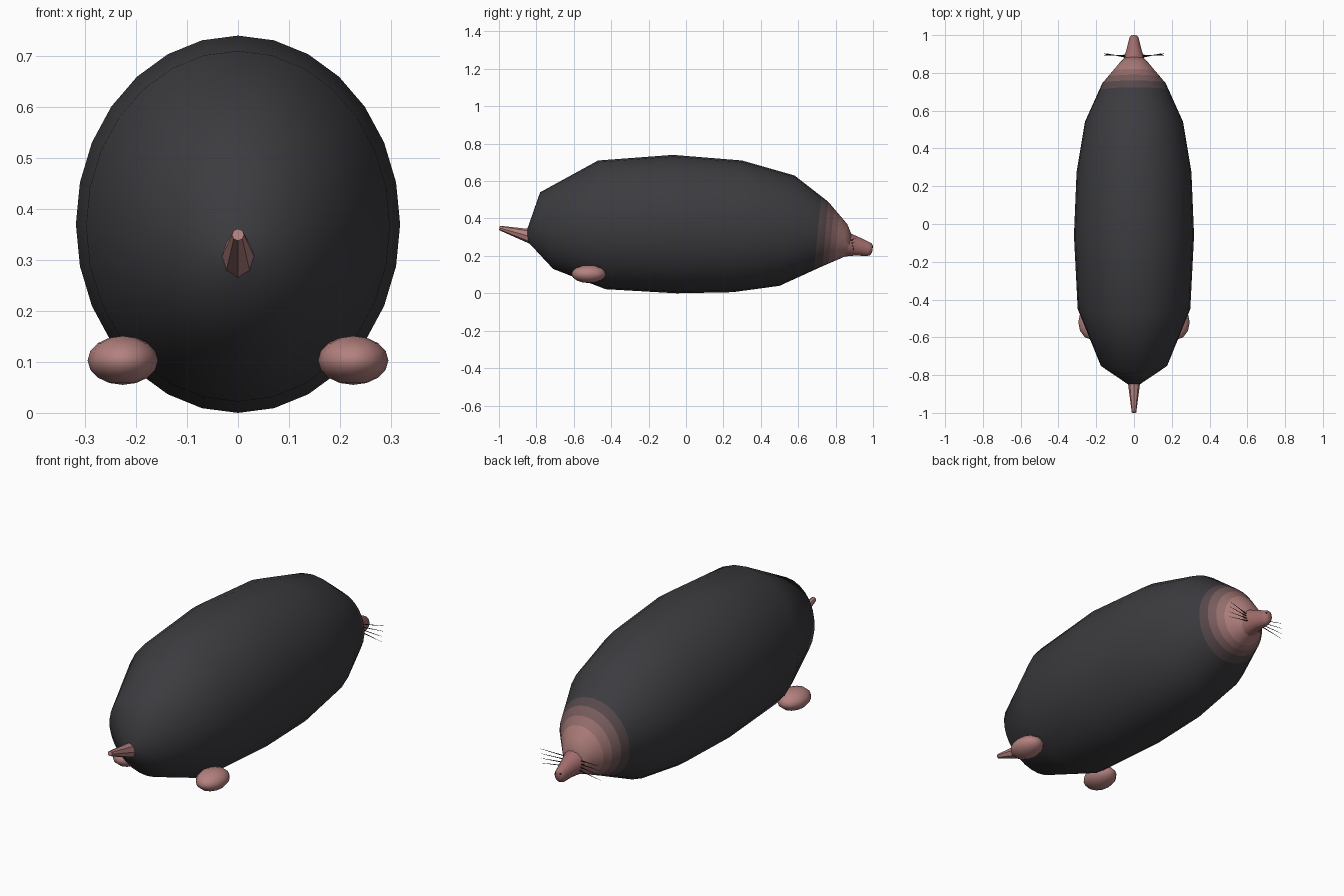
import bpy, bmesh
from math import sin, cos, pi, radians
from mathutils import Vector

if "Cube" in bpy.data.objects:
    bpy.data.objects.remove(bpy.data.objects["Cube"])


def material(name, rgb):
    m = bpy.data.materials.new(name)
    m.diffuse_color = (*rgb, 1)
    m.use_nodes = True
    m.node_tree.nodes["Principled BSDF"].inputs["Base Color"].default_value = m.diffuse_color
    return m


fur_rgb, skin_rgb = Vector((0.045, 0.044, 0.05)), Vector((0.45, 0.22, 0.21))
fur = material("fur", fur_rgb)
fades = [material("fade_%d" % i, fur_rgb.lerp(skin_rgb, t)) for i, t in enumerate((0.12, 0.35, 0.62, 0.9))]
skin = material("skin", skin_rgb)
snout_skin = material("snout_skin", (0.36, 0.15, 0.15))
dark = material("dark", (0.02, 0.015, 0.015))


def loft(name, rings, sides, mats, pick=None, smooth=None):
    """Rings are (top y, top z, bottom y, bottom z, half width); ends are capped."""
    bm = bmesh.new()
    loops = []
    for ty, tz, by, bz, w in rings:
        top, bot = Vector((0, ty, tz)), Vector((0, by, bz))
        mid, half = (top + bot) / 2, (top - bot) / 2
        loops.append([bm.verts.new(mid + half * cos(2 * pi * i / sides)
                                   + Vector((w * sin(2 * pi * i / sides), 0, 0)))
                      for i in range(sides)])
    for k, (a, b) in enumerate(zip(loops, loops[1:])):
        for i in range(sides):
            j = (i + 1) % sides
            f = bm.faces.new((a[i], a[j], b[j], b[i]))
            f.material_index = pick(k) if pick else 0
    bm.faces.new(loops[0])
    bm.faces.new(loops[-1]).material_index = len(mats) - 1
    bmesh.ops.recalc_face_normals(bm, faces=bm.faces)
    me = bpy.data.meshes.new(name)
    bm.to_mesh(me)
    bm.free()
    ob = bpy.data.objects.new(name, me)
    bpy.context.collection.objects.link(ob)
    for m in mats:
        me.materials.append(m)
    if smooth:
        shade(ob, smooth)
    return ob


def shade(ob, angle):
    bpy.ops.object.select_all(action='DESELECT')
    ob.select_set(True)
    bpy.context.view_layer.objects.active = ob
    bpy.ops.object.shade_smooth_by_angle(angle=radians(angle))


def between(a, b, t):
    return tuple(p + (q - p) * t for p, q in zip(a, b))


# Body: tilted oval rings from rump to muzzle, with extra rings for the colour fade
rings = [(-0.848, 0.345, -0.845, 0.275, 0.035),
         (-0.78, 0.54, -0.71, 0.13, 0.178),
         (-0.47, 0.71, -0.43, 0.022, 0.298),
         (-0.07, 0.74, -0.05, 0.0, 0.318),
         (0.30, 0.71, 0.25, 0.006, 0.304),
         (0.58, 0.63, 0.50, 0.04, 0.26)]
r6 = (0.76, 0.49, 0.73, 0.145, 0.168)
r7 = (0.862, 0.37, 0.835, 0.19, 0.08)
rings += [between(rings[5], r6, 0.8), r6, between(r6, r7, 0.3), between(r6, r7, 0.6), r7,
          (0.885, 0.315, 0.875, 0.21, 0.05)]
loft("body", rings, 28, [fur] + fades, lambda k: max(0, min(4, k - 5)), 50)

# Snout
loft("snout", [(0.85, 0.345, 0.845, 0.195, 0.068), (0.885, 0.318, 0.875, 0.200, 0.054),
               (0.93, 0.298, 0.92, 0.202, 0.040), (0.978, 0.275, 0.965, 0.198, 0.028),
               (0.994, 0.266, 0.985, 0.204, 0.024), (1.0, 0.252, 0.995, 0.218, 0.013)],
     14, [snout_skin], smooth=45)

# Tail
loft("tail", [(-0.82, 0.342, -0.82, 0.258, 0.035), (-0.995, 0.361, -1.0, 0.338, 0.012)],
     8, [skin])


def ellipsoid(name, loc, size, mat, segs, rows, turn=0):
    bpy.ops.mesh.primitive_uv_sphere_add(segments=segs, ring_count=rows, location=loc,
                                         rotation=(0, 0, turn))
    ob = bpy.context.object
    ob.name = name
    ob.scale = size
    ob.data.materials.append(mat)
    shade(ob, 50)
    return ob


for side, label in ((-1, "left"), (1, "right")):
    # Hind feet and nostrils
    ellipsoid(label + "_hind_foot", (side * 0.226, -0.52, 0.103), (0.069, 0.092, 0.048), skin, 12, 8)
    ellipsoid(label + "_nostril", (side * 0.012, 0.993, 0.25), (0.006, 0.006, 0.006), dark, 8, 6)
    # Whiskers: a shallow fan of thin spikes
    for i in range(4):
        a = Vector((side * 0.04, 0.882 + 0.004 * i, 0.282 - 0.014 * i))
        b = Vector((side * 0.16, 0.905 - 0.004 * i, 0.295 - 0.025 * i))
        d = b - a
        bpy.ops.mesh.primitive_cone_add(vertices=5, radius1=0.0025, radius2=0.0006,
                                        depth=d.length, location=(a + b) / 2)
        w = bpy.context.object
        w.name = "%s_whisker_%d" % (label, i + 1)
        w.rotation_euler = d.to_track_quat('Z', 'Y').to_euler()
        w.data.materials.append(dark)
